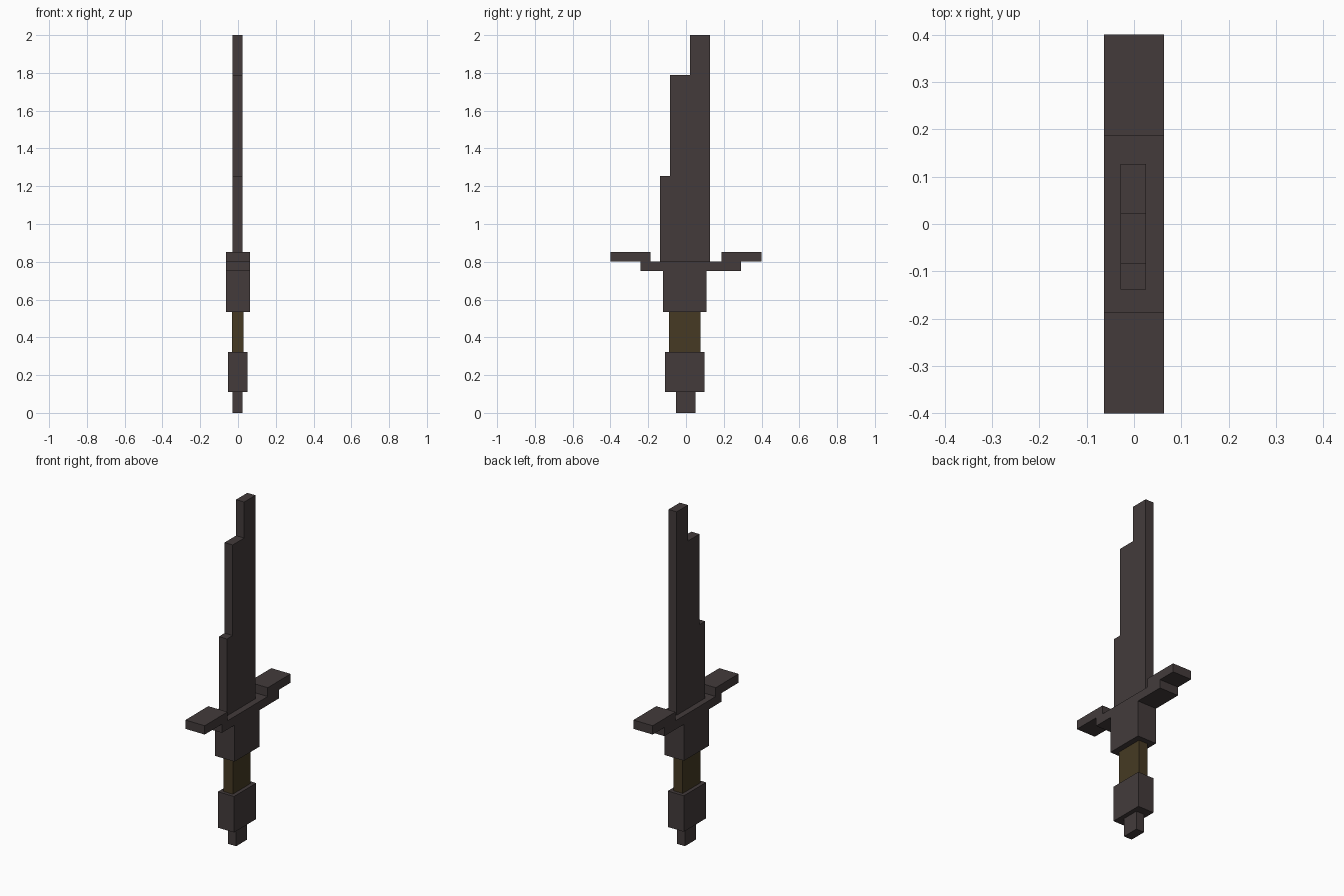
import bpy
import bmesh

cube = bpy.data.objects.get("Cube")
if cube:
    bpy.data.objects.remove(cube, do_unlink=True)


def make_material(name, rgb):
    mat = bpy.data.materials.new(name)
    mat.use_nodes = True
    color = (*rgb, 1.0)
    mat.diffuse_color = color
    bsdf = mat.node_tree.nodes["Principled BSDF"]
    bsdf.inputs["Base Color"].default_value = color
    bsdf.inputs["Roughness"].default_value = 0.8
    return mat


iron = make_material("dark iron", (0.056, 0.044, 0.044))
leather = make_material("brown leather", (0.061, 0.042, 0.017))


def extrude_profile(name, outline, x0, x1, mat):
    """Extrude a (y, z) outline along x from x0 to x1."""
    bm = bmesh.new()
    face = bm.faces.new([bm.verts.new((x0, y, z)) for y, z in outline])
    result = bmesh.ops.extrude_face_region(bm, geom=[face])
    verts = [g for g in result["geom"] if isinstance(g, bmesh.types.BMVert)]
    bmesh.ops.translate(bm, verts=verts, vec=(x1 - x0, 0, 0))
    bmesh.ops.recalc_face_normals(bm, faces=bm.faces)
    mesh = bpy.data.meshes.new(name)
    bm.to_mesh(mesh)
    bm.free()
    mesh.materials.append(mat)
    obj = bpy.data.objects.new(name, mesh)
    bpy.context.collection.objects.link(obj)
    return obj


def block(name, x0, x1, y0, y1, z0, z1, mat):
    return extrude_profile(name, [(y0, z0), (y1, z0), (y1, z1), (y0, z1)], x0, x1, mat)


# Handle, from the bottom up
block("pommel_tip", -0.028, 0.025, -0.053, 0.05, 0.0, 0.11, iron)
block("pommel", -0.054, 0.051, -0.11, 0.097, 0.11, 0.322, iron)
block("grip", -0.032, 0.029, -0.09, 0.076, 0.322, 0.535, leather)
block("guard_collar", -0.063, 0.063, -0.122, 0.108, 0.535, 0.75, iron)

# Crossguard with a raised wing at each end
extrude_profile("crossguard", [
    (-0.24, 0.75), (0.291, 0.75), (0.291, 0.801), (0.4, 0.801),
    (0.4, 0.853), (0.187, 0.853), (0.187, 0.801), (-0.187, 0.801),
    (-0.187, 0.853), (-0.4, 0.853), (-0.4, 0.801), (-0.24, 0.801),
], -0.063, 0.063, iron)

# Blade, stepped along its front edge
extrude_profile("blade", [
    (-0.138, 0.801), (0.127, 0.801), (0.127, 2.0), (0.022, 2.0),
    (0.022, 1.788), (-0.085, 1.788), (-0.085, 1.254), (-0.138, 1.254),
], -0.028, 0.025, iron)
